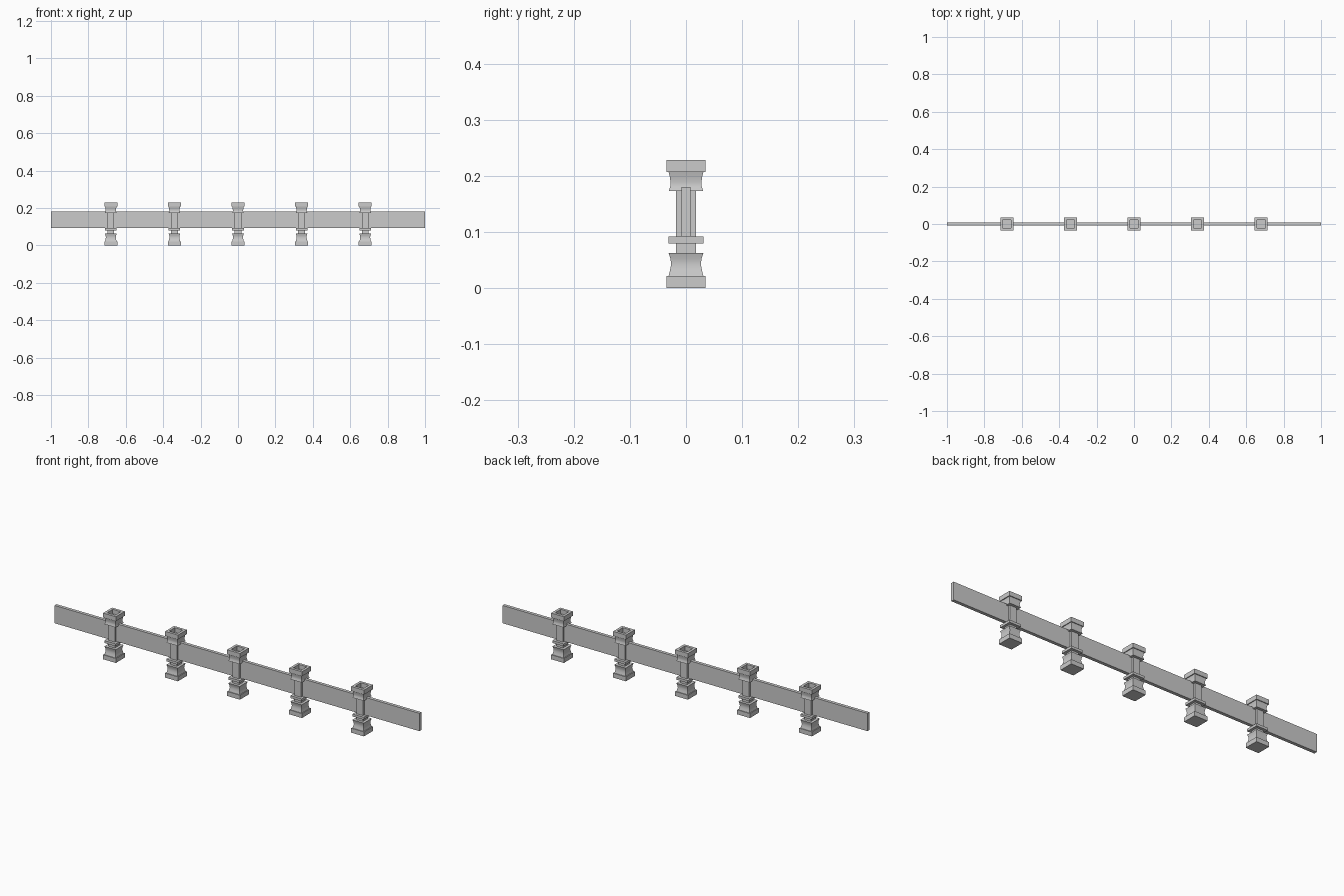
import bpy, bmesh

if "Cube" in bpy.data.objects:
    bpy.data.objects.remove(bpy.data.objects["Cube"])

POST_X = [-0.68, -0.34, 0.0, 0.34, 0.68]

# Square post outline as (half width, height), from base to the hollow cap
POST = [(0.035, 0.0), (0.035, 0.022), (0.031, 0.022),
        (0.0285, 0.032), (0.0265, 0.042), (0.0275, 0.052), (0.031, 0.063),
        (0.018, 0.063), (0.018, 0.080),
        (0.031, 0.080), (0.031, 0.092),
        (0.018, 0.092), (0.018, 0.173),
        (0.031, 0.173), (0.0278, 0.182), (0.0275, 0.189),
        (0.029, 0.199), (0.031, 0.207),
        (0.035, 0.207), (0.035, 0.229), (0.022, 0.229), (0.022, 0.207)]


def square_profile(name, profile, x):
    """Stack square rings along z, join them and cap both ends."""
    bm = bmesh.new()
    rings = [[bm.verts.new((sx * h, sy * h, z))
              for sx, sy in ((-1, -1), (1, -1), (1, 1), (-1, 1))]
             for h, z in profile]
    for a, b in zip(rings, rings[1:]):
        for i in range(4):
            j = (i + 1) % 4
            bm.faces.new((a[i], a[j], b[j], b[i]))
    bm.faces.new(rings[0][::-1])
    bm.faces.new(rings[-1])
    bmesh.ops.recalc_face_normals(bm, faces=bm.faces)
    mesh = bpy.data.meshes.new(name)
    bm.to_mesh(mesh)
    bm.free()
    obj = bpy.data.objects.new(name, mesh)
    obj.location.x = x
    bpy.context.collection.objects.link(obj)
    bpy.context.view_layer.objects.active = obj
    bpy.ops.object.select_all(action='DESELECT')
    obj.select_set(True)
    bpy.ops.object.shade_smooth_by_angle()
    return obj


# Five posts
for n, x in enumerate(POST_X):
    square_profile(f"post_{n + 1}", POST, x)

# Long plank running through all posts
bpy.ops.mesh.primitive_cube_add(size=1, location=(0, 0, 0.136))
plank = bpy.context.object
plank.name = "plank"
plank.scale = (2.0, 0.016, 0.088)
bpy.ops.object.transform_apply(location=False, rotation=False, scale=True)
